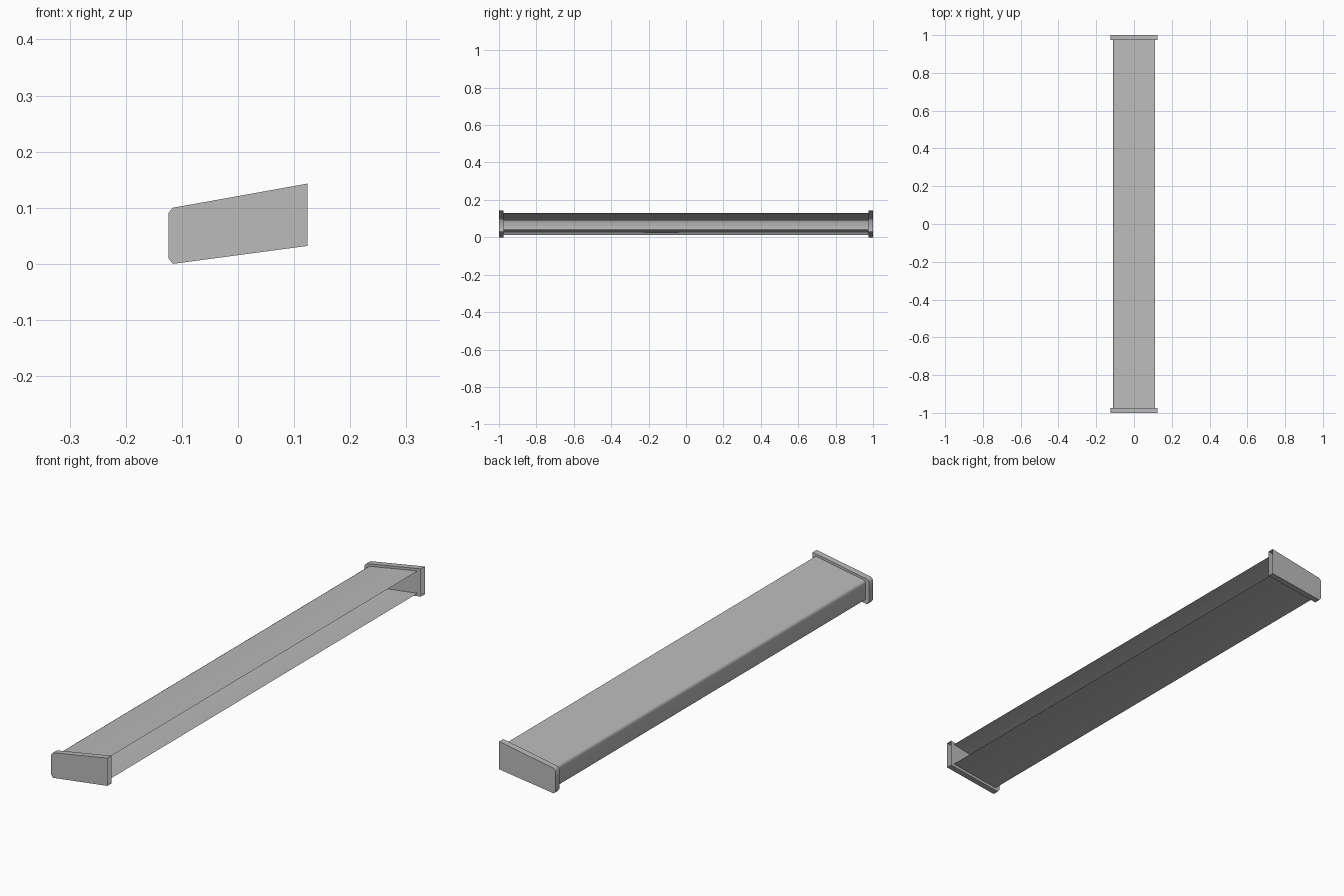
import bpy
import bmesh
import math

cube = bpy.data.objects.get("Cube")
if cube:
    bpy.data.objects.remove(cube, do_unlink=True)

grey = bpy.data.materials.new("plain grey")
grey.use_nodes = True
colour = (0.5, 0.5, 0.5, 1)
grey.diffuse_color = colour
grey.node_tree.nodes["Principled BSDF"].inputs["Base Color"].default_value = colour

# Open cross-sections (x, z), from the top open edge around to the bottom open edge
CHANNEL = [(0.11, 0.131), (-0.101, 0.093), (-0.107, 0.090), (-0.11, 0.083),
           (-0.11, 0.020), (-0.107, 0.015), (-0.101, 0.013), (0.11, 0.042)]
CAP = [(0.124, 0.143), (-0.116, 0.100), (-0.124, 0.091),
       (-0.124, 0.010), (-0.116, 0.0), (0.124, 0.032)]


def sheet(name, profile, y0, y1, closed_ends=False):
    """Sweep an open profile along y as a thin sheet, with optional end plates."""
    bm = bmesh.new()
    front = [bm.verts.new((x, y0, z)) for x, z in profile]
    back = [bm.verts.new((x, y1, z)) for x, z in profile]
    for i in range(len(profile) - 1):
        bm.faces.new((front[i], front[i + 1], back[i + 1], back[i]))
    if closed_ends:
        bm.faces.new(front[::-1])
        bm.faces.new(back)
    bm.normal_update()
    # Turn the sheet outwards
    if bm.faces[:][0].normal.z < 0:
        bmesh.ops.reverse_faces(bm, faces=bm.faces[:])
    mesh = bpy.data.meshes.new(name)
    bm.to_mesh(mesh)
    bm.free()
    mesh.materials.append(grey)
    obj = bpy.data.objects.new(name, mesh)
    bpy.context.collection.objects.link(obj)
    bpy.ops.object.select_all(action="DESELECT")
    obj.select_set(True)
    bpy.context.view_layer.objects.active = obj
    bpy.ops.object.shade_smooth_by_angle(angle=math.radians(58))
    return obj


# Long channel, open towards +x
sheet("channel", CHANNEL, -0.975, 0.975)

# End caps, hollow and open on the same side
sheet("front_end_cap", CAP, -1.0, -0.975, closed_ends=True)
sheet("back_end_cap", CAP, 0.975, 1.0, closed_ends=True)
